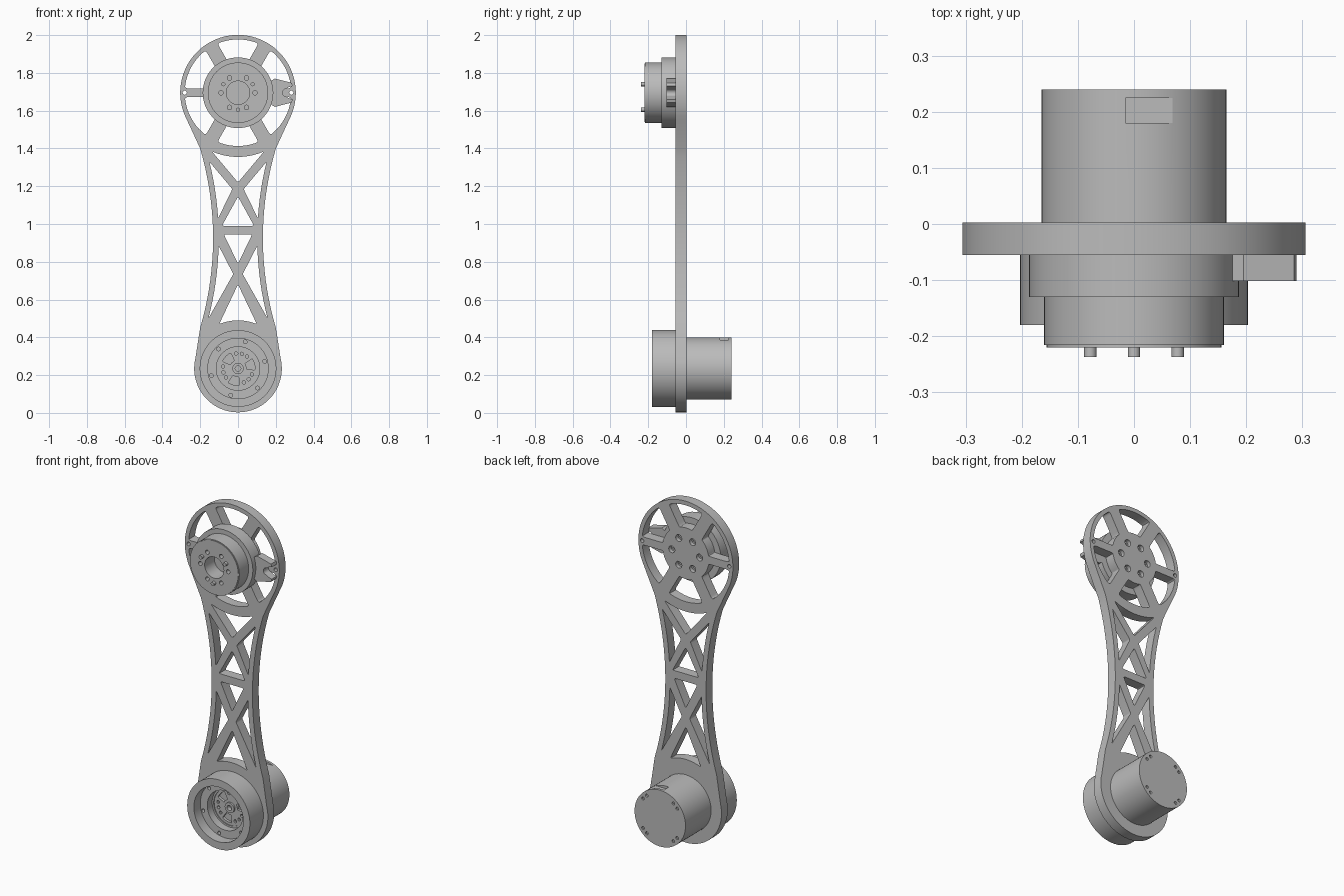
import bpy, bmesh
from math import sin, cos, radians, sqrt, asin
from mathutils import Vector, Matrix

if "Cube" in bpy.data.objects:
    bpy.data.objects.remove(bpy.data.objects["Cube"])

grey = bpy.data.materials.new("machined_grey")
grey.use_nodes = True
tone = (0.5, 0.5, 0.5, 1)
grey.diffuse_color = tone
bsdf = grey.node_tree.nodes["Principled BSDF"]
bsdf.inputs["Base Color"].default_value = tone
bsdf.inputs["Roughness"].default_value = 0.6

TOP, LOW = 1.695, 0.235   # heights of the two joint axes


def polar(r, a, z=0, x=0):
    return (x + r * cos(radians(a)), z + r * sin(radians(a)))


def circle(r, z=0, x=0, n=64):
    return [polar(r, 360 * i / n, z, x) for i in range(n)]


def ring_of(count, radius, r, z, start=0, n=16):
    """Circles spaced evenly around a joint axis."""
    return [circle(r, *reversed(polar(radius, start + 360 * i / count, z)), n=n)
            for i in range(count)]


def arc(r, a, b, z, n=10):
    return [polar(r, a + (b - a) * i / n, z) for i in range(n + 1)]


def fillet(points, r=0.012):
    """Round the sharp corners of an outline."""
    out, pts = [], [Vector(p) for p in points]
    for i, p in enumerate(pts):
        a, b = pts[i - 1] - p, pts[(i + 1) % len(pts)] - p
        if a.angle(b) > 2.6:
            out.append(p)
            continue
        p0 = p + a.normalized() * min(r, a.length * .45)
        p1 = p + b.normalized() * min(r, b.length * .45)
        out += [p0 * (1 - t) ** 2 + p * 2 * t * (1 - t) + p1 * t * t
                for t in (0, .25, .5, .75, 1)]
    return out


def mirror(points):
    return [(-x, z) for x, z in reversed(points)]


def slab(name, outline, y0, y1, holes=()):
    """Extrude an x-z outline with holes from y0 to y1."""
    curve = bpy.data.curves.new(name, 'CURVE')
    curve.dimensions, curve.fill_mode = '2D', 'BOTH'
    curve.extrude = (y1 - y0) / 2
    for loop in [outline, *holes]:
        s = curve.splines.new('POLY')
        s.points.add(len(loop) - 1)
        for pt, co in zip(s.points, loop):
            pt.co = (co[0], co[1], 0, 1)
        s.use_cyclic_u = True
    temp = bpy.data.objects.new(name + "_curve", curve)
    mesh = bpy.data.meshes.new_from_object(temp)
    bpy.data.objects.remove(temp)
    bpy.data.curves.remove(curve)
    bm = bmesh.new()
    bm.from_mesh(mesh)
    bm.transform(Matrix.Translation((0, (y0 + y1) / 2, 0)) @ Matrix.Rotation(radians(90), 4, 'X'))
    bmesh.ops.remove_doubles(bm, verts=bm.verts, dist=1e-5)
    bmesh.ops.recalc_face_normals(bm, faces=bm.faces)
    bm.to_mesh(mesh)
    bm.free()
    mesh.name = name
    mesh.materials.clear()
    mesh.materials.append(grey)
    ob = bpy.data.objects.new(name, mesh)
    bpy.context.collection.objects.link(ob)
    bpy.ops.object.select_all(action='DESELECT')
    ob.select_set(True)
    bpy.context.view_layer.objects.active = ob
    bpy.ops.object.shade_smooth_by_angle(angle=radians(30))
    return ob


# Arm outline: two round ends joined by a slender concave waist
def waist(z):
    return 0.132 + 1.68 - sqrt(1.68 ** 2 - (z - 0.925) ** 2)


side = [(waist(0.45 + 0.05 * i), 0.45 + 0.05 * i) for i in range(20)]
right = arc(0.232, -90, 14, LOW, 24) + side + arc(0.306, -27, 90, TOP, 28)
outline = right + mirror(right)[1:-1]


# Windows between the six spokes of the upper end
def spoke_window(mid, half_a, half_b, inner=0.15, outer=0.282):
    def edge(r, half, sign):
        return mid + sign * (30 - asin(half / r) * 57.3)
    return fillet(arc(outer, edge(outer, half_a, -1), edge(outer, half_b, 1), TOP)
                  + arc(inner, edge(inner, half_b, 1), edge(inner, half_a, -1), TOP), 0.02)


windows = []
for mid in range(30, 360, 60):
    narrow_a, narrow_b = (mid - 30) % 180 == 0, (mid + 30) % 180 == 0
    windows.append(spoke_window(mid, .023 if narrow_a else .036, .023 if narrow_b else .036))

# Triangular truss windows
windows.append(fillet([(0, 1.22)] + arc(0.34, -66, -114, TOP)))
windows.append(fillet([(0, 1.145), (-.085, .99), (.085, .99)]))
windows.append(fillet([(0, .79), (.075, .945), (-.075, .945)]))
windows.append(fillet([(0, .68)] + arc(0.255, 113, 67, LOW)))
for tip, z0, z1 in (((.03, 1.185), 1.03, 1.33), ((.025, .735), .5, .885)):
    edge = [(waist(z0 + (z1 - z0) * i / 8) - 0.03, z0 + (z1 - z0) * i / 8) for i in range(9)]
    tri = fillet([tip] + edge, 0.008)
    windows += [tri, mirror(tri)]

bolt_holes = ring_of(6, 0.09, 0.02, TOP)
tip_holes = ring_of(2, 0.282, 0.011, TOP)
slab("arm_plate", outline, -0.055, 0.003, windows + bolt_holes + tip_holes)
for i, head in enumerate(ring_of(6, 0.09, 0.016, TOP)):
    socket = ring_of(6, 0.09, 0.008, TOP, n=6)[i]
    slab("hub_bolt", head, -0.055, -0.015, [socket])

# Upper actuator: wide base, narrower output flange with bore, holes and pins
slab("upper_motor_base", circle(0.187, TOP), -0.13, -0.055)
slab("upper_motor_flange", circle(0.16, TOP), -0.216, -0.13,
     [circle(0.062, TOP, n=40)] + ring_of(6, 0.09, 0.012, TOP))
slab("upper_flange_lip", circle(0.156, TOP), -0.22, -0.216,
     [circle(0.062, TOP, n=40)] + ring_of(6, 0.09, 0.012, TOP))
for pin in ring_of(3, 0.09, 0.011, TOP, 30):
    slab("flange_pin", pin, -0.237, -0.215)

# Cable clamp beside the upper actuator
notch = [(.255 + .02 * sin(radians(a)), TOP + .02 * cos(radians(a))) for a in range(180, 361, 20)]
clamp = [(.17, TOP - .06), (.195, TOP - .075), (.285, TOP - .052), (.29, TOP - .035),
         (.27, TOP - .03)] + notch + [(.27, TOP + .03), (.29, TOP + .035),
                                      (.285, TOP + .052), (.195, TOP + .075), (.17, TOP + .06)]
slab("cable_clamp", clamp, -0.102, -0.055)

# Lower joint drum: stepped cup with a rotor at the bottom
slab("drum_rim", circle(0.203, LOW), -0.18, -0.12, [circle(0.16, LOW)])
slab("drum_step", circle(0.203, LOW), -0.12, -0.055,
     [circle(0.115, LOW)] + ring_of(6, 0.146, 0.01, LOW, 15))
slab("drum_inner_lip", circle(0.115, LOW), -0.075, -0.055, [circle(0.105, LOW)])
kidneys = []
for a in (15, 135, 255):
    kidneys.append(fillet(arc(0.09, a - 20, a + 20, LOW) + arc(0.045, a + 20, a - 20, LOW), 0.012))
small = [h for a in (-22, 0, 22) for h in ring_of(3, 0.08, 0.009, LOW, 75 + a, 12)]
slab("rotor_plate", circle(0.105, LOW), -0.07, -0.055,
     kidneys + small + [circle(0.02, LOW, n=24)])
slab("rotor_hub", circle(0.03, LOW, n=32), -0.08, -0.055, [circle(0.015, LOW, n=24)])

# Rear motor can with a cable slot on top and paired screw holes in the cap
can = slab("rear_motor_can", circle(0.165, LOW), 0.003, 0.23)
bpy.ops.mesh.primitive_cube_add(size=1, location=(0.032, 0.2025, LOW + 0.175))
cutter = bpy.context.object
cutter.scale = (0.094, 0.045, 0.05)
cutter.hide_render = True
cut = can.modifiers.new("cable_slot", 'BOOLEAN')
cut.operation, cut.solver, cut.object = 'DIFFERENCE', 'EXACT', cutter
bpy.context.view_layer.objects.active = can
bpy.ops.object.modifier_apply(modifier=cut.name)
bpy.data.objects.remove(cutter)
pairs = ring_of(4, 0.14, 0.009, LOW, 38, 12) + ring_of(4, 0.14, 0.009, LOW, 52, 12)
slab("rear_motor_cap", circle(0.165, LOW), 0.23, 0.24, pairs)
